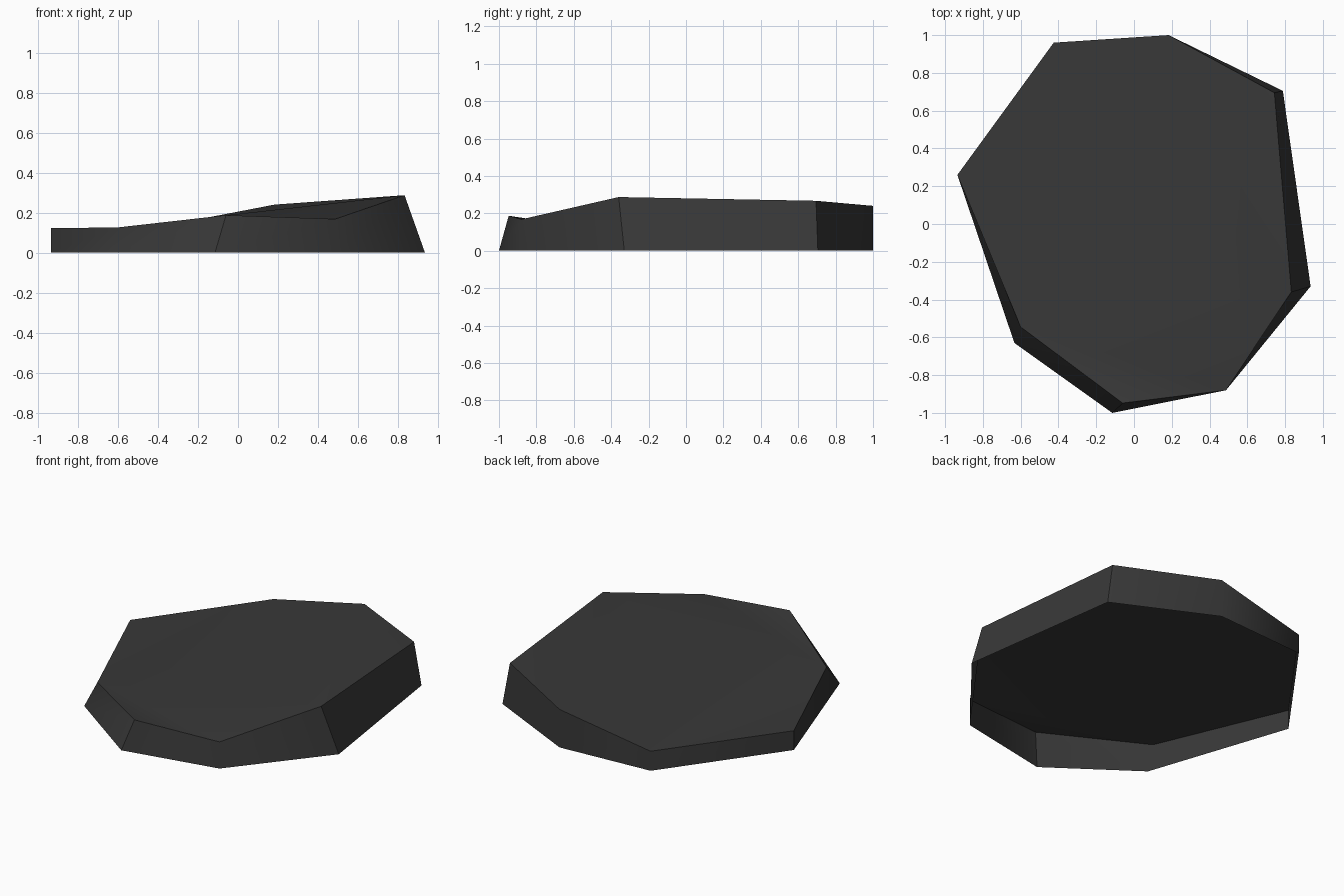
import bpy

# Remove the default cube
default_cube = bpy.data.objects.get("Cube")
if default_cube:
    bpy.data.objects.remove(default_cube, do_unlink=True)


def make_material(name, colour):
    """One flat colour, shown in the viewport and in renders."""
    material = bpy.data.materials.new(name)
    material.use_nodes = True
    material.diffuse_color = colour
    shader = material.node_tree.nodes["Principled BSDF"]
    shader.inputs["Base Color"].default_value = colour
    return material


# Stone outline, counterclockwise: foot (x, y), then rim (x, y, height)
corners = {
    "A": ((-0.935, 0.26), (-0.935, 0.26, 0.122)),
    "B": ((-0.633, -0.63), (-0.6, -0.545, 0.126)),
    "C": ((-0.115, -1.0), (-0.06, -0.948, 0.187)),
    "D": ((0.487, -0.88), (0.487, -0.88, 0.168)),
    "E": ((0.935, -0.33), (0.833, -0.36, 0.287)),
    "F": ((0.788, 0.705), (0.743, 0.695, 0.267)),
    "G": ((0.183, 1.0), (0.183, 1.0, 0.24)),
    "H": ((-0.425, 0.96), (-0.425, 0.96, 0.123)),
}

# Facets of the gently sloping upper surface, and the crisp wall corners
top_facets = ["BCD", "BDE", "BEH", "EGH", "EFG", "ABH"]
crisp_corners = "ACEF"

names = list(corners)
count = len(names)
foot = [(x, y, 0) for (x, y), rim in corners.values()]
rim = [top for base, top in corners.values()]

# Side walls and upper facets; the stone is an open shell underneath
faces = []
for i in range(count):
    j = (i + 1) % count
    faces.append([i, j, j + count, i + count])
for facet in top_facets:
    faces.append([names.index(letter) + count for letter in facet])

mesh = bpy.data.meshes.new("flat_stone")
mesh.from_pydata(foot + rim, [], faces)
mesh.update()
mesh.materials.append(make_material("dark grey stone", (0.04, 0.04, 0.04, 1)))

# Smooth shading, kept sharp along the rim and at the crisp corners
mesh.shade_smooth()
for edge in mesh.edges:
    low, high = sorted(edge.vertices)
    on_rim = low >= count and {names[low - count], names[high - count]} in [
        {names[i], names[i - 1]} for i in range(count)]
    upright = high - low == count
    edge.use_edge_sharp = on_rim or (upright and names[low] in crisp_corners)

stone = bpy.data.objects.new("flat_stone", mesh)
bpy.context.collection.objects.link(stone)
